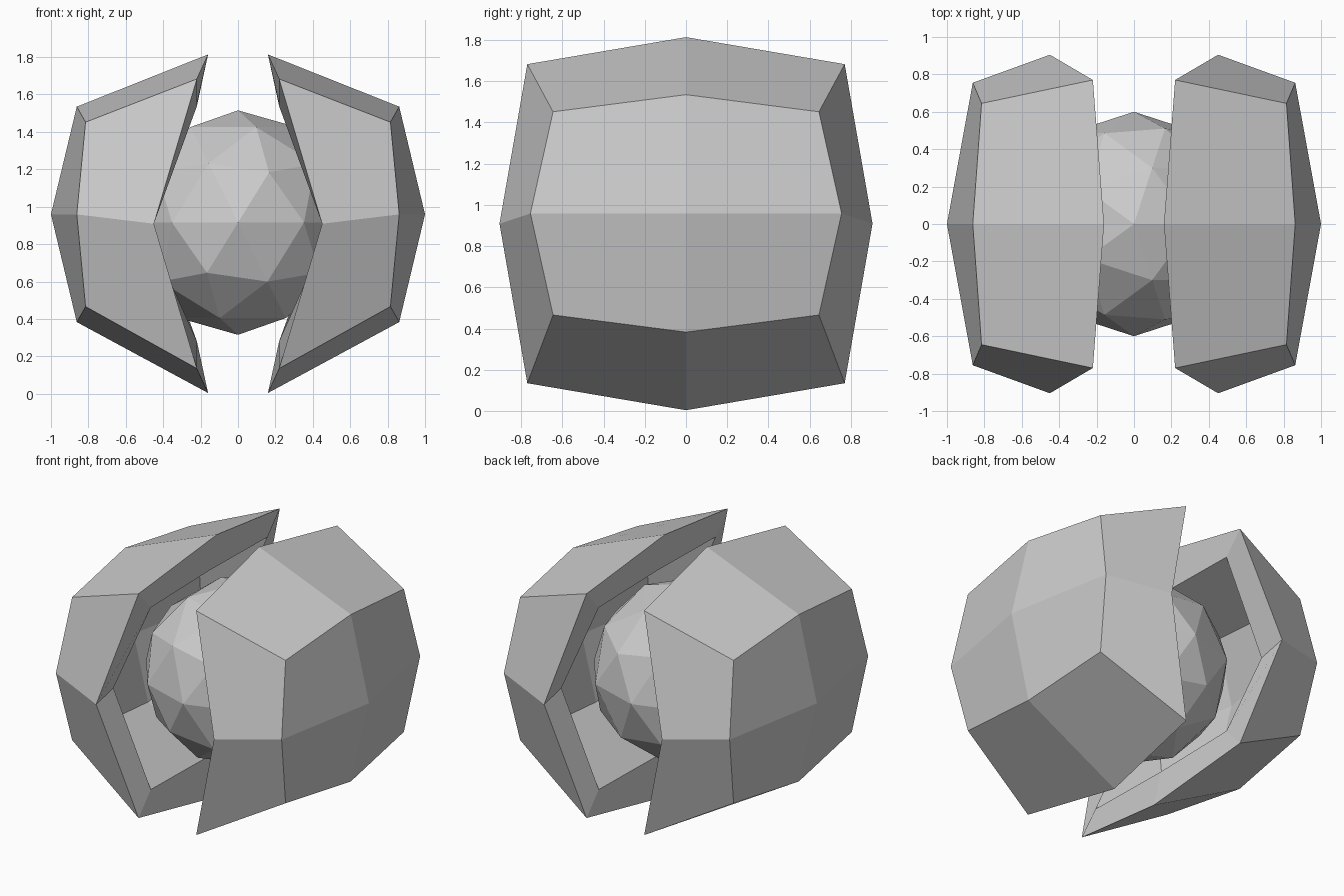
import bpy, bmesh

if "Cube" in bpy.data.objects:
    bpy.data.objects.remove(bpy.data.objects["Cube"])


def ring(bm, zc, top, corner, side):
    """Eight-point loop; top=(x,h), corner=(x,y,h), side=(x,y), heights about zc."""
    (tx, th), (cx, cy, ch), (sx, sy) = top, corner, side
    pts = [(tx, 0, th), (cx, cy, ch), (sx, sy, 0), (cx, cy, -ch),
           (tx, 0, -th), (cx, -cy, -ch), (sx, -sy, 0), (cx, -cy, ch)]
    return [bm.verts.new((x, y, zc + z)) for x, y, z in pts]


def bridge(bm, a, b):
    for i in range(8):
        j = (i + 1) % 8
        bm.faces.new((a[i], a[j], b[j], b[i]))


def cap(bm, loop, centre):
    c = bm.verts.new(centre)
    for i in range(1, 8, 2):
        bm.faces.new((loop[i - 1], loop[i], loop[(i + 1) % 8], c))


# core: low-poly ball
bpy.ops.mesh.primitive_ico_sphere_add(subdivisions=2, radius=0.6, location=(0, 0, 0.915))
bpy.context.object.name = "core_ball"

# thick half shell, mirrored to the other side
bm = bmesh.new()
outer_rim = ring(bm, 0.909, (0.16, 0.905), (0.22, 0.77, 0.774), (0.45, 0.905))
outer_mid = ring(bm, 0.959, (0.862, 0.576), (0.815, 0.645, 0.493), (0.862, 0.755))
inner_rim = ring(bm, 0.909, (0.22, 0.64), (0.22, 0.637, 0.628), (0.50, 0.645))
inner_mid = ring(bm, 0.957, (0.687, 0.44), (0.65, 0.50, 0.375), (0.69, 0.584))
bridge(bm, outer_rim, outer_mid)
cap(bm, outer_mid, (1.0, 0, 0.959))
bridge(bm, inner_rim, inner_mid)
cap(bm, inner_mid, (0.797, 0, 0.957))
bridge(bm, outer_rim, inner_rim)
bmesh.ops.recalc_face_normals(bm, faces=bm.faces)

mesh = bpy.data.meshes.new("half_shells")
bm.to_mesh(mesh)
bm.free()
shells = bpy.data.objects.new("half_shells", mesh)
bpy.context.collection.objects.link(shells)
mirror = shells.modifiers.new("mirror", 'MIRROR')
mirror.use_axis[0] = True
mirror.use_mirror_merge = False
